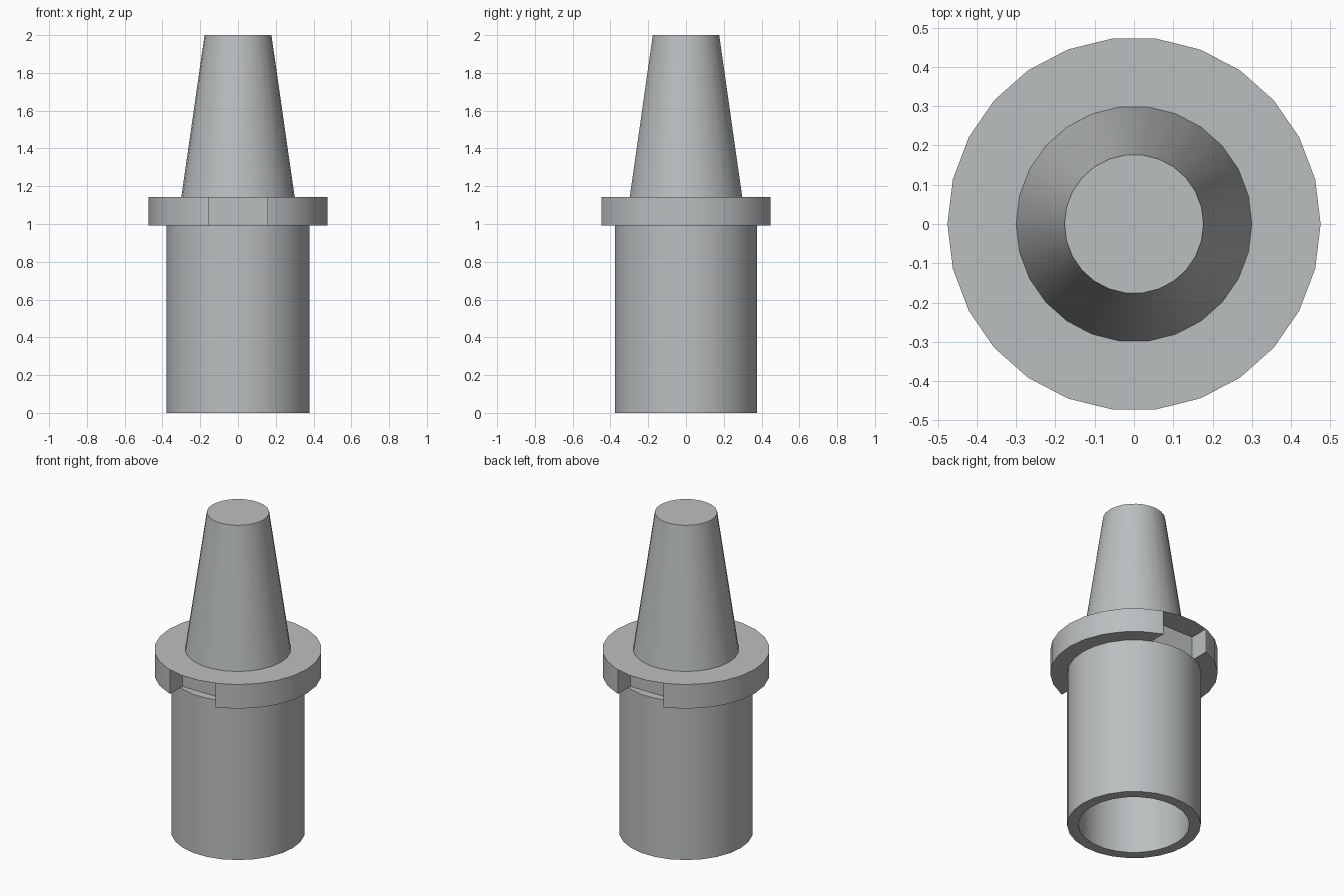
import bpy, bmesh, math

if "Cube" in bpy.data.objects:
    bpy.data.objects.remove(bpy.data.objects["Cube"])

SIDES = 26
steel = bpy.data.materials.new("steel_grey")
steel.diffuse_color = (0.50, 0.52, 0.53, 1)
steel.use_nodes = True
steel.node_tree.nodes["Principled BSDF"].inputs["Base Color"].default_value = steel.diffuse_color


def lathe(name, profile):
    """Revolve (radius, z) points, ordered bottom to top, and cap both ends."""
    bm = bmesh.new()
    rings = []
    for r, z in profile:
        rings.append([bm.verts.new((r * math.cos(2 * math.pi * i / SIDES),
                                    r * math.sin(2 * math.pi * i / SIDES), z))
                      for i in range(SIDES)])
    for a, b in zip(rings, rings[1:]):
        for i in range(SIDES):
            j = (i + 1) % SIDES
            bm.faces.new((a[i], a[j], b[j], b[i]))
    bm.faces.new(rings[0][::-1])
    bm.faces.new(rings[-1])
    bmesh.ops.recalc_face_normals(bm, faces=bm.faces)
    mesh = bpy.data.meshes.new(name)
    bm.to_mesh(mesh)
    bm.free()
    mesh.materials.append(steel)
    ob = bpy.data.objects.new(name, mesh)
    bpy.context.collection.objects.link(ob)
    return ob


def activate(ob):
    bpy.ops.object.select_all(action='DESELECT')
    ob.select_set(True)
    bpy.context.view_layer.objects.active = ob


# Hollow sleeve: bore ceiling, bore, bottom rim, outer wall, closed top
sleeve = lathe("sleeve", [(0.315, 0.95), (0.315, 0), (0.379, 0), (0.379, 0.992)])

# Tapered nose
nose = lathe("tapered_nose", [(0.30, 1.143), (0.177, 2.0)])

# Flange with a drive slot at front and back, under a paper-thin top skin
flange = lathe("flange", [(0.475, 0.992), (0.475, 1.143)])
for side in (-1, 1):
    bpy.ops.mesh.primitive_cube_add(size=1, location=(0, side * 0.525, 1.041))
    cutter = bpy.context.object
    cutter.name = "slot_cutter"
    cutter.scale = (0.314, 0.40, 0.202)
    cutter.hide_render = True
    cutter.data.materials.append(steel)
    activate(flange)
    mod = flange.modifiers.new("slot", 'BOOLEAN')
    mod.operation = 'DIFFERENCE'
    mod.solver = 'EXACT'
    mod.object = cutter
    bpy.ops.object.modifier_apply(modifier=mod.name)
    bpy.data.objects.remove(cutter)

# Smooth round walls, crisp rims
for ob in (sleeve, nose, flange):
    activate(ob)
    bpy.ops.object.shade_smooth_by_angle(angle=math.radians(30))
